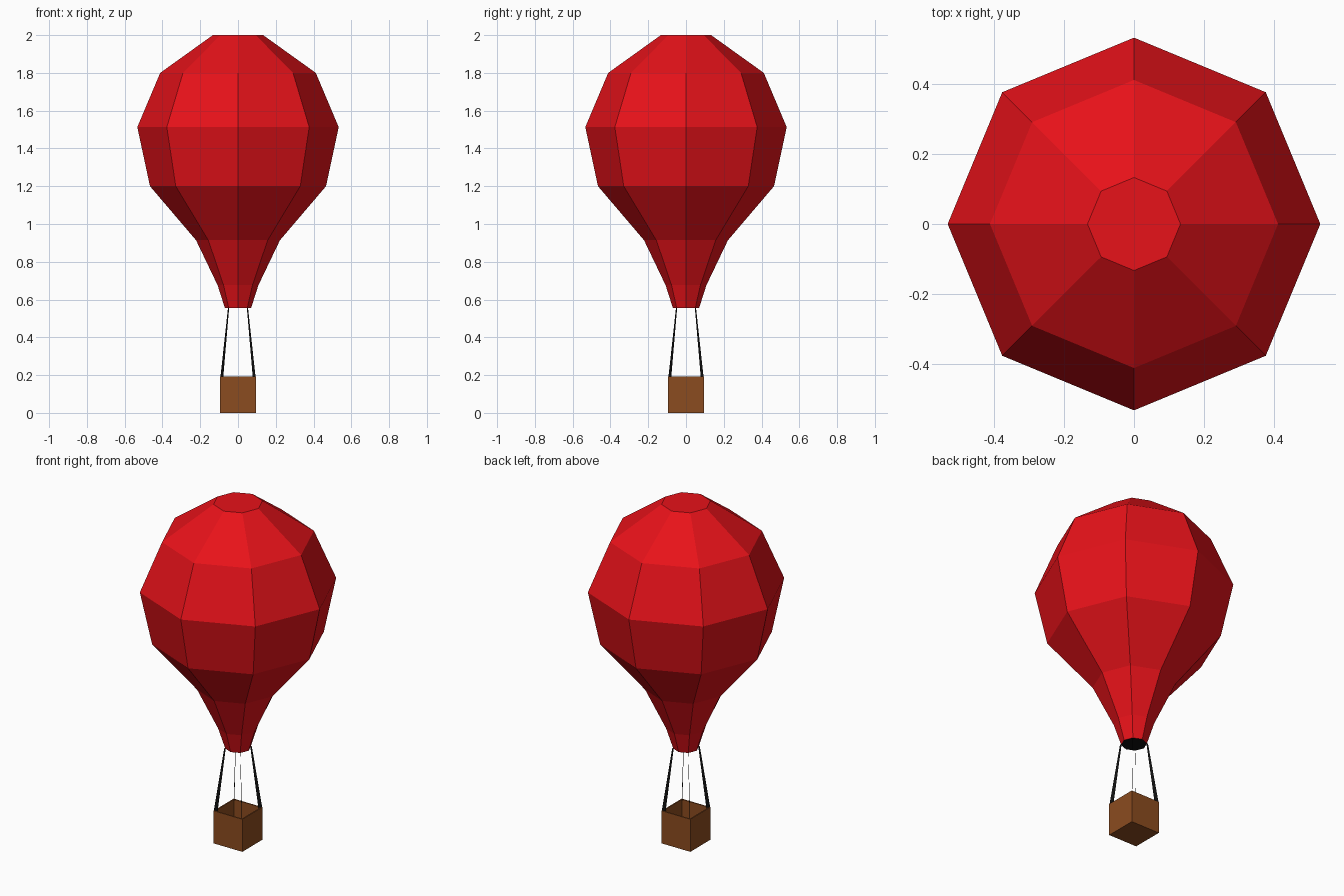
import bpy, bmesh, math

if "Cube" in bpy.data.objects:
    bpy.data.objects.remove(bpy.data.objects["Cube"])


def material(name, rgb):
    mat = bpy.data.materials.new(name)
    mat.diffuse_color = (*rgb, 1)
    mat.use_nodes = True
    mat.node_tree.nodes["Principled BSDF"].inputs["Base Color"].default_value = mat.diffuse_color
    return mat


def make_object(name, bm, mat):
    mesh = bpy.data.meshes.new(name)
    bm.to_mesh(mesh)
    bm.free()
    mesh.materials.append(mat)
    obj = bpy.data.objects.new(name, mesh)
    bpy.context.collection.objects.link(obj)
    return obj


red = material("red_fabric", (0.8, 0.006, 0.01))
brown = material("brown_wicker", (0.26, 0.072, 0.014))
black = material("black_rope", (0.005, 0.005, 0.005))

# Envelope: eight-sided lathe, corners on the axes
SIDES = 8
profile = [(0.069, 0.554), (0.108, 0.676), (0.222, 0.914), (0.466, 1.20),
           (0.533, 1.513), (0.412, 1.80), (0.133, 2.0)]


def ring(bm, r, z):
    return [bm.verts.new((r * math.cos(i * math.tau / SIDES),
                          r * math.sin(i * math.tau / SIDES), z))
            for i in range(SIDES)]


bm = bmesh.new()
rings = [ring(bm, r, z) for r, z in profile]
for low, high in zip(rings, rings[1:]):
    for i in range(SIDES):
        j = (i + 1) % SIDES
        bm.faces.new((low[i], low[j], high[j], high[i]))
bm.faces.new(rings[-1])
make_object("envelope", bm, red)

# Dark mouth closing the bottom of the envelope
bm = bmesh.new()
bm.faces.new(ring(bm, *profile[0])[::-1])
make_object("envelope_mouth", bm, black)

# Basket: open box with thin walls
HALF, HEIGHT, WALL = 0.094, 0.192, 0.01
bm = bmesh.new()
bmesh.ops.create_cube(bm, size=1)
for v in bm.verts:
    v.co = (v.co.x * 2 * HALF, v.co.y * 2 * HALF, (v.co.z + 0.5) * HEIGHT)
top = max(bm.faces, key=lambda f: f.calc_center_median().z)
bmesh.ops.inset_region(bm, faces=[top], thickness=WALL)
inner = bmesh.ops.extrude_face_region(bm, geom=[top])
bmesh.ops.translate(bm, vec=(0, 0, WALL - HEIGHT),
                    verts=[g for g in inner["geom"] if isinstance(g, bmesh.types.BMVert)])
if top.is_valid:
    bmesh.ops.delete(bm, geom=[top], context="FACES_ONLY")
bmesh.ops.recalc_face_normals(bm, faces=bm.faces)
make_object("basket", bm, brown)

# Ropes: flat tapered straps in the diagonal planes
for side, sx in (("left", -1), ("right", 1)):
    for end, sy in (("front", -1), ("back", 1)):
        bm = bmesh.new()
        bm.faces.new([bm.verts.new((sx * d, sy * d, z)) for d, z in
                      ((0.093, 0.19), (0.078, 0.19), (0.047, 0.556), (0.053, 0.556))])
        make_object(f"{end}_{side}_rope", bm, black)
